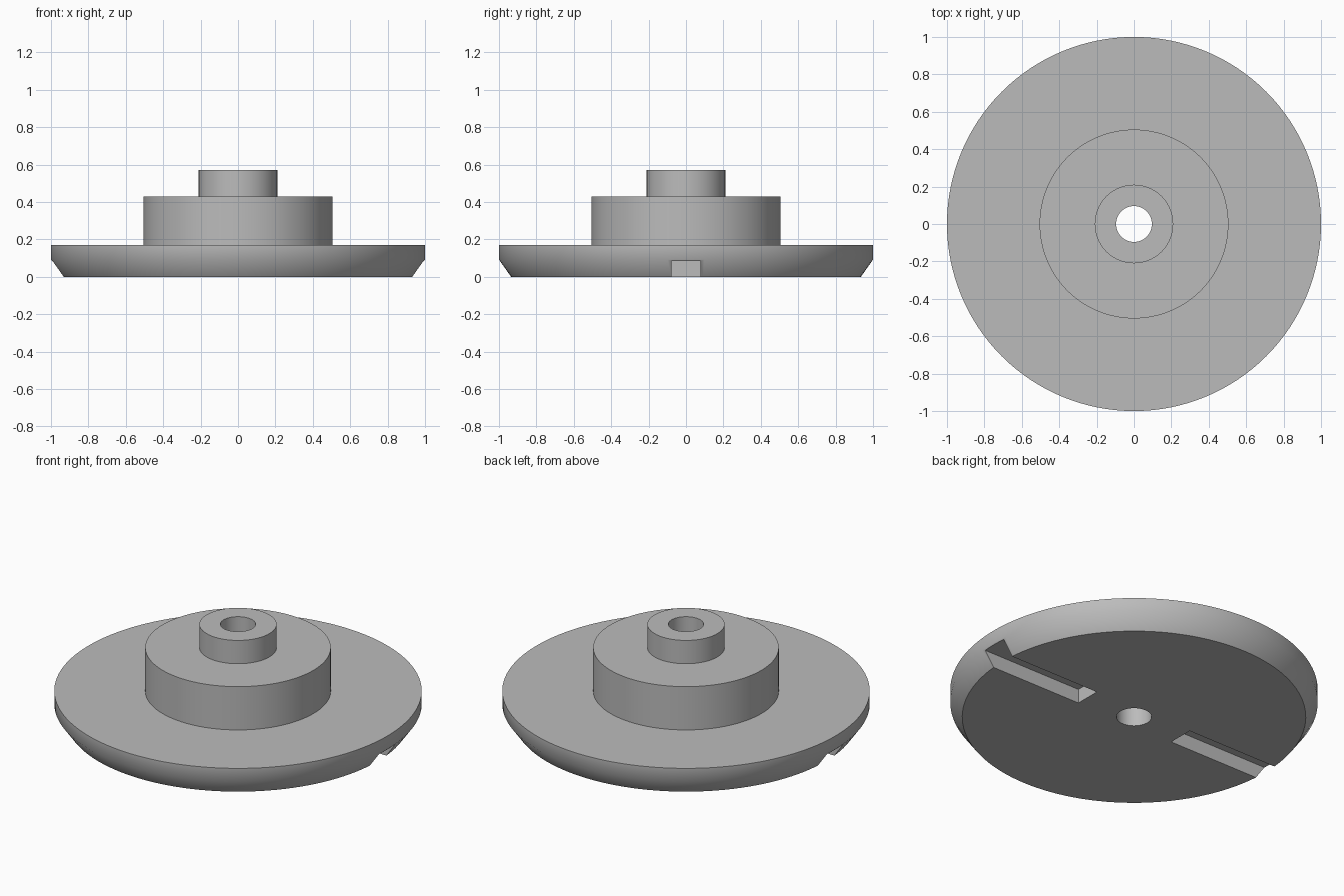
import bpy
import bmesh
import math
from mathutils import Matrix

default = bpy.data.objects.get("Cube")
if default:
    bpy.data.objects.remove(default, do_unlink=True)

SEGMENTS = 128
BORE, NECK, HUB, RIM = 0.096, 0.21, 0.505, 1.0
DISC_TOP, HUB_TOP, NECK_TOP = 0.17, 0.43, 0.57
CHAMFER_RADIUS, CHAMFER_TOP = 0.935, 0.092
SLOT_START, SLOT_WIDTH, SLOT_DEPTH = 0.33, 0.156, 0.085

# Plain grey metal
grey = bpy.data.materials.new("grey_metal")
grey.use_nodes = True
colour = (0.5, 0.5, 0.5, 1)
grey.diffuse_color = colour
grey.node_tree.nodes["Principled BSDF"].inputs["Base Color"].default_value = colour


def add_object(name, bm):
    bmesh.ops.recalc_face_normals(bm, faces=bm.faces)
    mesh = bpy.data.meshes.new(name)
    bm.to_mesh(mesh)
    bm.free()
    mesh.materials.append(grey)
    obj = bpy.data.objects.new(name, mesh)
    bpy.context.scene.collection.objects.link(obj)
    return obj


# Stepped flange: disc, hub and neck turned around the bore
profile = [
    (BORE, 0), (CHAMFER_RADIUS, 0), (RIM, CHAMFER_TOP), (RIM, DISC_TOP),
    (HUB, DISC_TOP), (HUB, HUB_TOP), (NECK, HUB_TOP), (NECK, NECK_TOP),
    (BORE, NECK_TOP),
]
bm = bmesh.new()
points = [bm.verts.new((r, 0, z)) for r, z in profile]
edges = [bm.edges.new((a, b)) for a, b in zip(points, points[1:] + points[:1])]
bmesh.ops.spin(bm, geom=points + edges, cent=(0, 0, 0), axis=(0, 0, 1),
               angle=math.tau, steps=SEGMENTS, use_merge=False)
bmesh.ops.remove_doubles(bm, verts=bm.verts, dist=0.0001)
flange = add_object("stepped_flange", bm)

# Two radial slots in the underside, open at the rim
bm = bmesh.new()
length = RIM + 0.1 - SLOT_START
for side in (-1, 1):
    place = Matrix.Translation((side * (SLOT_START + length / 2), 0, 0))
    size = Matrix.Diagonal((length, SLOT_WIDTH, 2 * SLOT_DEPTH, 1))
    bmesh.ops.create_cube(bm, size=1, matrix=place @ size)
cutter = add_object("slot_cutter", bm)
cutter.hide_render = True

cut = flange.modifiers.new("slots", "BOOLEAN")
cut.operation = "DIFFERENCE"
cut.solver = "EXACT"
cut.object = cutter

# Apply the cut, then smooth the turned surfaces and keep the steps sharp
bpy.ops.object.select_all(action="DESELECT")
flange.select_set(True)
bpy.context.view_layer.objects.active = flange
bpy.ops.object.modifier_apply(modifier=cut.name)
bpy.data.objects.remove(cutter, do_unlink=True)
bpy.ops.object.shade_smooth_by_angle(angle=math.radians(40))
